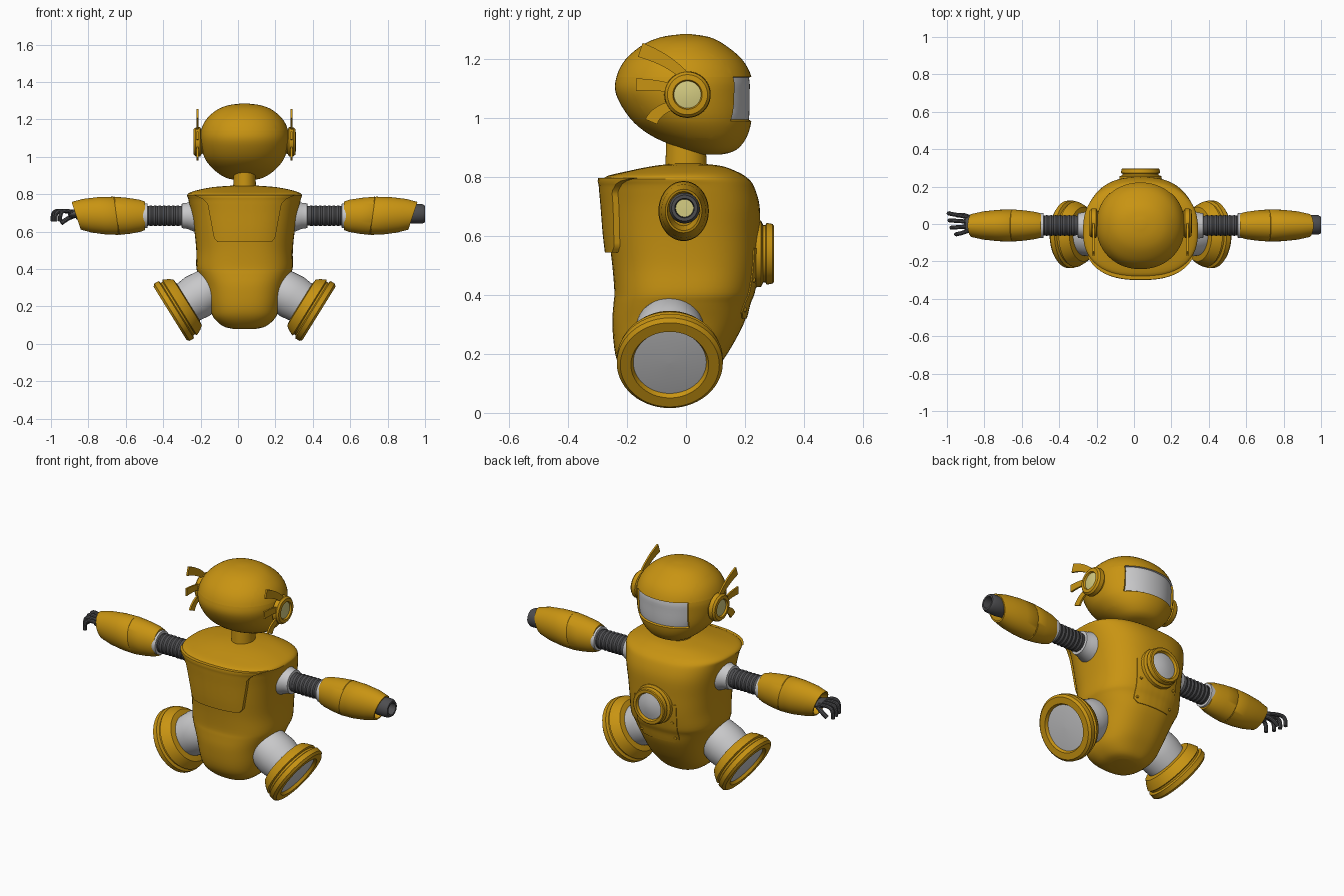
import bpy, bmesh, math
from mathutils import Vector, Matrix
from mathutils.bvhtree import BVHTree

if "Cube" in bpy.data.objects:
    bpy.data.objects.remove(bpy.data.objects["Cube"])

CX = 0.035  # middle of the body; the arms are unequal in length


def material(name, rgb):
    m = bpy.data.materials.new(name)
    m.use_nodes = True
    m.diffuse_color = (*rgb, 1)
    bsdf = next(n for n in m.node_tree.nodes if n.type == 'BSDF_PRINCIPLED')
    bsdf.inputs["Base Color"].default_value = (*rgb, 1)
    return m


YELLOW = material("golden yellow", (0.58, 0.295, 0.006))
LIGHT = material("light grey", (0.58, 0.58, 0.59))
DARK = material("dark grey", (0.075, 0.075, 0.08))
PALE = material("pale yellow", (0.66, 0.6, 0.22))


def smooth(ob, angle=35):
    bpy.ops.object.select_all(action='DESELECT')
    ob.select_set(True)
    bpy.context.view_layer.objects.active = ob
    bpy.ops.object.shade_smooth_by_angle(angle=math.radians(angle))


def finish(name, bm, *mats):
    bmesh.ops.recalc_face_normals(bm, faces=bm.faces)
    me = bpy.data.meshes.new(name)
    bm.to_mesh(me)
    ob = bpy.data.objects.new(name, me)
    bpy.context.collection.objects.link(ob)
    for m in mats:
        me.materials.append(m)
    smooth(ob)
    return ob


def skin(bm, rings, mat_of=lambda i: 0):
    """Bridge rings of points and cap both ends."""
    loops = [[bm.verts.new(p) for p in r] for r in rings]
    n = len(loops[0])
    for i in range(len(loops) - 1):
        for j in range(n):
            k = (j + 1) % n
            f = bm.faces.new((loops[i][j], loops[i][k], loops[i + 1][k], loops[i + 1][j]))
            f.material_index = mat_of(i)
    bm.faces.new(loops[0])
    bm.faces.new(loops[-1]).material_index = mat_of(len(loops) - 2)


def loft(sections, power, steps=4, n=56):
    """Smooth body through sections of (z, y_back, y_front, half_width)."""
    s = [Vector(v) for v in sections]
    rows = []
    for i in range(len(s) - 1):
        a, b, c, d = s[max(i - 1, 0)], s[i], s[i + 1], s[min(i + 2, len(s) - 1)]
        for k in range(steps):
            t = k / steps
            rows.append(b + 0.5 * t * ((c - a) + t * ((2 * a - 5 * b + 4 * c - d)
                                                      + t * (3 * (b - c) + d - a))))
    rows.append(s[-1])

    def bend(v):
        return math.copysign(abs(v) ** (2 / power), v)
    angles = [2 * math.pi * j / n for j in range(n)]
    bm = bmesh.new()
    skin(bm, [[(CX + r[3] * bend(math.cos(a)),
                (r[1] + r[2]) / 2 + (r[2] - r[1]) / 2 * bend(math.sin(a)), r[0])
               for a in angles] for r in rows])
    return bm


def lathe(name, profile, origin, axis, mats, switch=99, scale=(1, 1, 1), slant=0, n=40):
    """Turn (distance, radius) points about an axis; the second colour starts at switch."""
    rot = Vector(axis).to_track_quat('Z', 'Y').to_matrix()
    far = max(p[0] for p in profile)
    near = min(p[0] for p in profile)
    rings = []
    for d, r in profile:
        ring = []
        for j in range(n):
            t = 2 * math.pi * j / n
            p = rot @ Vector((r * math.cos(t), r * math.sin(t), d))
            p += Vector(axis) * slant * p.z * (d - near) / (far - near)
            ring.append(Vector(origin) + Vector([a * b for a, b in zip(p, scale)]))
        rings.append(ring)
    bm = bmesh.new()
    skin(bm, rings, lambda i: int(i >= switch))
    return finish(name, bm, *mats)


# Head with a sunken visor
bm = loft([(.877, .05, .12, .05), (.885, .02, .155, .09), (.905, -.04, .185, .13),
           (.945, -.125, .21, .178), (1.0, -.19, .223, .216), (1.08, -.237, .225, .235),
           (1.14, -.236, .222, .233), (1.2, -.205, .19, .205), (1.25, -.145, .13, .15),
           (1.275, -.085, .08, .09), (1.285, -.02, .02, .02)], 2.1)
cuts = [((CX - .165, 0, 0), (1, 0, 0)), ((CX + .165, 0, 0), (1, 0, 0)),
        ((0, 0, .99), (0, 0, 1)), ((0, 0, 1.14), (0, 0, 1))]
for co, no in cuts:
    bmesh.ops.bisect_plane(bm, geom=bm.verts[:] + bm.edges[:] + bm.faces[:],
                           plane_co=co, plane_no=no)
bmesh.ops.recalc_face_normals(bm, faces=bm.faces)
visor = []
for f in bm.faces:
    c = f.calc_center_median()
    if c.y > 0.08 and abs(c.x - CX) < .165 and .99 < c.z < 1.14:
        visor.append(f)
        f.material_index = 1
rim = bmesh.ops.inset_region(bm, faces=visor, thickness=.004, depth=-.009, use_even_offset=True)
for f in rim["faces"]:
    f.material_index = 0
finish("head", bm, YELLOW, LIGHT)

lathe("neck", [(.8, .062), (.93, .058)], (CX, 0, 0), (0, 0, 1), [YELLOW], scale=(1, 1.15, 1))

# Torso
bm = loft([(.08, -.12, .02, .06), (.095, -.165, .055, .115), (.14, -.215, .095, .165),
           (.2, -.24, .14, .188), (.3, -.25, .195, .215), (.37, -.246, .215, .245),
           (.41, -.243, .23, .258), (.5, -.25, .245, .258), (.6, -.262, .25, .268),
           (.7, -.27, .25, .285), (.77, -.276, .23, .3), (.8, -.275, .205, .305),
           (.82, -.2, .17, .26), (.838, -.11, .12, .17), (.846, -.04, .05, .07)], 2.5)
surface = BVHTree.FromBMesh(bm)
finish("torso", bm, YELLOW)


def patch(name, outline, side, height, depth, cols=24, rows=24):
    """Raised plate that follows the torso; outline lists (z, half_width)."""
    bm = bmesh.new()
    grid = []
    for i in range(rows + 1):
        z = outline[0][0] + (outline[-1][0] - outline[0][0]) * i / rows
        for (z0, w0), (z1, w1) in zip(outline, outline[1:]):
            if z0 <= z <= z1 + 1e-6:
                w = w0 + (w1 - w0) * (z - z0) / (z1 - z0)
        row = []
        for j in range(cols + 1):
            x = CX + w * (2 * j / cols - 1)
            hit = surface.ray_cast(Vector((x, side, z)), Vector((0, -side, 0)))[0]
            row.append(bm.verts.new((x, (hit.y if hit else 0) + side * height, z)))
        grid.append(row)
    for a, b in zip(grid, grid[1:]):
        for j in range(cols):
            bm.faces.new((a[j], a[j + 1], b[j + 1], b[j]))
    ext = bmesh.ops.extrude_face_region(bm, geom=bm.faces[:])
    moved = [g for g in ext["geom"] if isinstance(g, bmesh.types.BMVert)]
    bmesh.ops.translate(bm, verts=moved, vec=(0, -side * depth, 0))
    return finish(name, bm, YELLOW)


patch("back_panel", [(.545, .145), (.565, .163), (.75, .198), (.78, .23), (.797, .28)], -1, .02, .04)
patch("belly_plate", [(.32, .1), (.34, .125), (.56, .135)], 1, .004, .009)

# Rivets on the belly plate
for s in (-1, 1):
    for i, z in enumerate((.35, .45)):
        x = CX + s * .108
        hit = surface.ray_cast(Vector((x, 1, z)), Vector((0, -1, 0)))[0]
        lathe(f"rivet_{s}_{i}", [(0, .008), (.008, .007), (.01, .003)], hit, (0, 1, 0), [YELLOW], n=12)

# Round chest lamp
lathe("chest_lamp", [(.17, .105), (.23, .115), (.255, .112), (.262, .097), (.27, .097),
                     (.273, .105), (.294, .101), (.298, .096), (.298, .08), (.284, .074),
                     (.29, .05), (.295, .025), (.296, .003)],
      (CX, 0, .54), (0, 1, 0), [YELLOW, LIGHT], 9)


def blade(name, x, path, widths, n=10):
    """Thin curved ear fin along a three-point bend in the side plane."""
    p = [Vector((0, y, z)) for y, z in path]
    left, right = [], []
    for i in range(n + 1):
        t = i / n
        c = p[0] * (1 - t) ** 2 + p[1] * 2 * t * (1 - t) + p[2] * t * t
        d = ((p[1] - p[0]) * (1 - t) + (p[2] - p[1]) * t).normalized()
        side = Vector((0, -d.z, d.y)) * (widths[0] + (widths[1] - widths[0]) * t) / 2
        left.append(c + side)
        right.append(c - side)
    bm = bmesh.new()
    skin(bm, [[(x + h, q.y, q.z) for q in left + right[::-1]] for h in (-.005, .005)])
    finish(name, bm, YELLOW)


ribs = [(.26, .05)] + [(.345 + .012 * i, .056 if i % 2 else .052) for i in range(17)] + [(.6, .052)]
for s, side in ((1, "left"), (-1, "right")):
    out = (s, 0, 0)
    # Ear disc and fins
    lathe(side + "_ear", [(.19, .06), (.23, .064), (.238, .079), (.262, .077), (.272, .068),
                          (.274, .05), (.264, .046), (.268, .025), (.269, .003)],
          (CX, .005, 1.08), out, [YELLOW, PALE], 6)
    x = CX + s * .252
    blade(side + "_fin_top", x, [(0, 1.14), (-.06, 1.2), (-.155, 1.232)], (.03, .05))
    blade(side + "_fin_middle", x, [(-.04, 1.1), (-.1, 1.115), (-.17, 1.114)], (.03, .042))
    blade(side + "_fin_low", x, [(-.04, 1.045), (-.1, 1.03), (-.118, .988)], (.03, .044))

    # Shoulder, ribbed upper arm, cuff and sleeve
    arm = (CX, -.008, .685)
    lathe(side + "_shoulder", [(.2, .09), (.27, .085), (.305, .07), (.335, .066), (.338, .05)],
          arm, out, [LIGHT])
    lathe(side + "_upper_arm", ribs, arm, out, [DARK])
    lathe(side + "_cuff", [(.518, .05), (.52, .066), (.56, .068)], arm, out, [LIGHT])
    lathe(side + "_sleeve", [(.532, .056), (.532, .076), (.56, .086), (.62, .096), (.682, .102),
                             (.685, .1), (.688, .102), (.76, .1), (.84, .09), (.9, .074),
                             (.9, .066), (.84, .05)],
          arm, out, [YELLOW], scale=(1, .84, 1), slant=s * s * .33)

    # Hip joint and wide leg ring
    hip = (CX + s * .398, -.055, .163)
    down = Vector((s * .85, 0, -.527))
    lathe(side + "_hip_joint", [(-.32, .085), (-.24, .115), (-.17, .122), (-.08, .11)],
          hip, down, [LIGHT])
    lathe(side + "_leg_ring", [(-.115, .11), (-.11, .145), (-.09, .16), (-.06, .175), (-.054, .165),
                               (-.044, .165), (-.038, .18), (-.012, .18), (0, .168), (0, .132),
                               (-.016, .124), (-.012, .08), (-.01, .003)],
          hip, down, [YELLOW, LIGHT], 10, n=56)

# Left wrist socket, open at the end
lathe("left_wrist", [(.83, .045), (.89, .052), (.95, .052), (.965, .044), (.965, .033),
                     (.92, .03), (.921, .002)], (CX, -.005, .695), (1, 0, 0), [DARK, PALE], 5)

# Right hand with curled fingers
lathe("right_wrist", [(.8, .035), (.87, .035), (.9, .028)], (CX, 0, .695), (-1, 0, 0), [DARK])
lathe("right_palm", [(.87, .015), (.885, .04), (.91, .05), (.935, .045), (.945, .02)],
      (CX, 0, .697), (-1, 0, 0), [DARK], scale=(1, 1, .45))


def finger(name, points, radius):
    cu = bpy.data.curves.new(name, 'CURVE')
    cu.dimensions = '3D'
    cu.bevel_depth = radius
    cu.bevel_resolution = 3
    cu.use_fill_caps = True
    sp = cu.splines.new('NURBS')
    sp.points.add(len(points) - 1)
    for q, p in zip(sp.points, points):
        q.co = (*p, 1)
    sp.use_endpoint_u = True
    sp.order_u = 3
    ob = bpy.data.objects.new(name, cu)
    bpy.context.collection.objects.link(ob)
    cu.materials.append(DARK)
    bpy.ops.object.select_all(action='DESELECT')
    ob.select_set(True)
    bpy.context.view_layer.objects.active = ob
    bpy.ops.object.convert(target='MESH')
    smooth(bpy.context.object)


for i, (y, tip) in enumerate(((.05, -.995), (.017, -.99), (-.017, -.98), (-.048, -.955))):
    finger(f"right_finger_{i}", [(-.88, y * .7, .7), (tip + .04, y, .718), (tip, y * 1.15, .7),
                                 (tip + .005, y * 1.15, .655)], .011)
finger("right_thumb", [(-.87, .03, .685), (-.91, .055, .675), (-.945, .045, .645)], .012)
